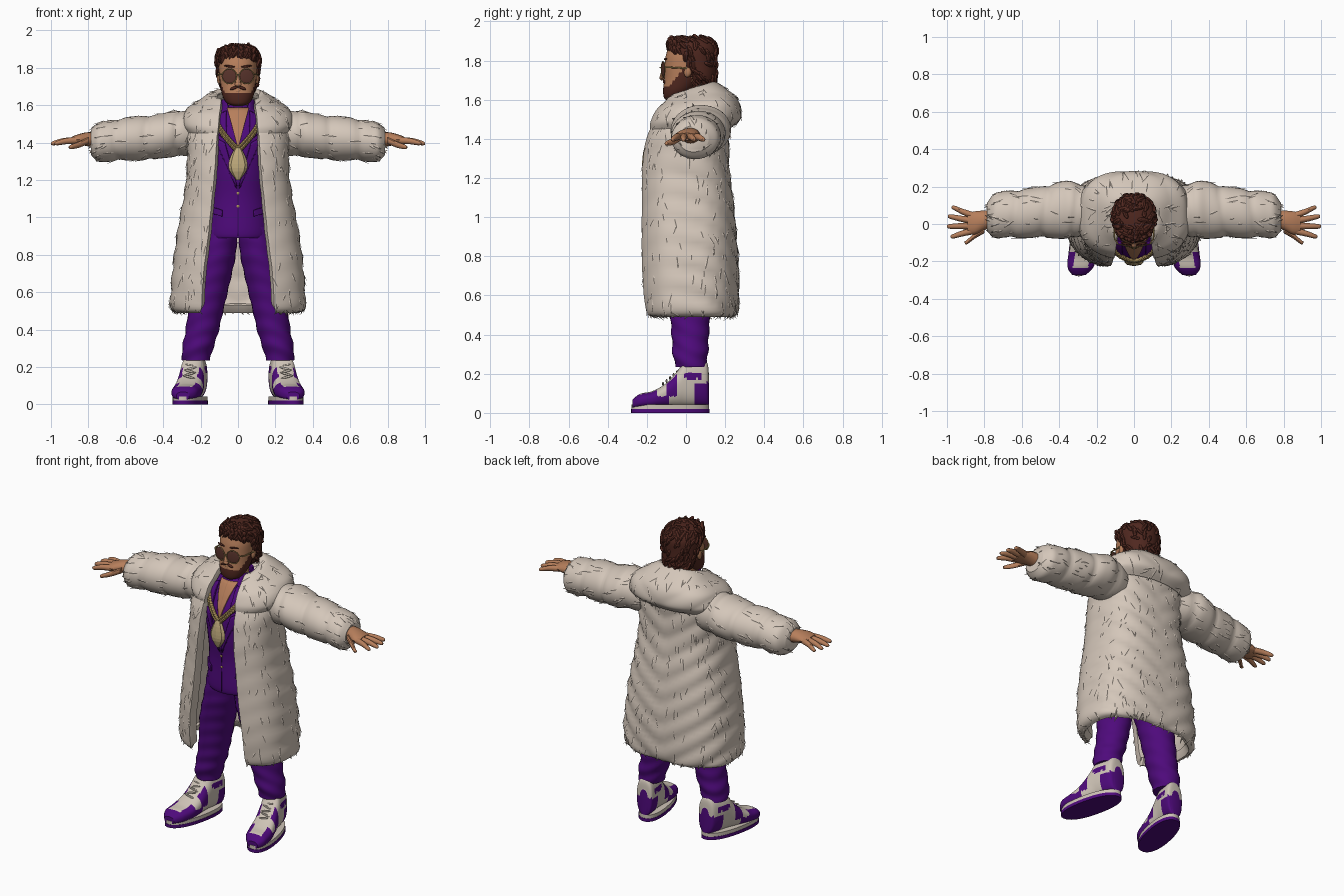
import bpy, bmesh, math, random
from math import sin, cos, pi
from mathutils import Vector, Matrix

random.seed(4)
if "Cube" in bpy.data.objects:
    bpy.data.objects.remove(bpy.data.objects["Cube"])


def material(name, r, g, b):
    m = bpy.data.materials.new(name)
    m.use_nodes = True
    m.diffuse_color = (r, g, b, 1)
    node = m.node_tree.nodes["Principled BSDF"]
    node.inputs["Base Color"].default_value = (r, g, b, 1)
    node.inputs["Roughness"].default_value = 0.8
    return m


FUR = material("cream fur", .66, .57, .49)
PURPLE = material("suit purple", .077, .003, .2)
SEAM = material("dark purple", .04, .002, .1)
SKIN = material("skin", .47, .21, .105)
HAIR = material("brown hair", .08, .021, .014)
GOLD = material("gold", .4, .28, .1)
PALE = material("pale gold", .52, .4, .2)
LENS = material("brown lens", .1, .034, .025)
WHITE = material("shoe white", .62, .55, .47)


def make(name, bm, mats, mirror=False, thick=0, rule=None, smooth=True, offset=-1):
    """Turn a bmesh into a finished object."""
    me = bpy.data.meshes.new(name)
    bm.to_mesh(me)
    bm.free()
    for m in mats:
        me.materials.append(m)
    if rule:
        for p in me.polygons:
            p.material_index = int(rule(p.center))
    if smooth:
        me.shade_smooth()
        me.set_sharp_from_angle(angle=0.7)
    ob = bpy.data.objects.new(name, me)
    bpy.context.collection.objects.link(ob)
    if thick:
        s = ob.modifiers.new("thickness", "SOLIDIFY")
        s.thickness, s.offset = thick, offset
        if thick > .02:
            b = ob.modifiers.new("soft rim", "BEVEL")
            b.width, b.segments, b.angle_limit = .018, 3, 1.1
    if mirror:
        ob.modifiers.new("mirror", "MIRROR")
    return ob


def dense(keys, k):
    """Smooth interpolation of key tuples."""
    out = []
    for i in range(len(keys) - 1):
        a, b, c, d = (keys[max(0, min(len(keys) - 1, i + j))] for j in (-1, 0, 1, 2))
        for s in range(k):
            t = s / k
            out.append(tuple(q + .5 * t * (r - p + t * (2*p - 5*q + 4*r - e + t * (3*(q - r) + e - p)))
                             for p, q, r, e in zip(a, b, c, d)))
    return out + [keys[-1]]


def power(v, p):
    return math.copysign(abs(v) ** p, v)


def grid(bm, rows, closed):
    rows = [[bm.verts.new(co) for co in row] for row in rows]
    n = len(rows[0])
    for lo, hi in zip(rows, rows[1:]):
        for j in range(n if closed else n - 1):
            bm.faces.new((lo[j], lo[(j + 1) % n], hi[(j + 1) % n], hi[j]))
    return rows


def loft(name, keys, mats, axis="z", n=24, k=4, p=1, warp=None, **kw):
    """Closed body through rings (x, y, z, half width, half depth)."""
    rows = []
    for x, y, z, a, b in dense(keys, k):
        row = []
        for j in range(n):
            u, v = a * power(cos(2*pi*j/n), p), b * power(sin(2*pi*j/n), p)
            co = {"z": (x + u, y + v, z), "x": (x, y + u, z + v), "y": (x + u, y, z + v)}[axis]
            row.append(warp(Vector(co), Vector((x, y, z))) if warp else co)
        rows.append(row)
    bm = bmesh.new()
    rows = grid(bm, rows, True)
    bm.faces.new(rows[0])
    bm.faces.new(rows[-1])
    bmesh.ops.recalc_face_normals(bm, faces=bm.faces)
    return make(name, bm, mats, **kw)


def wrap(name, keys, mats, thick, n=90, k=7, puff=0, p=.78):
    """Sheet wrapped round the body, open at the front: (z, half width, front, back, opening, forward drop)."""
    rows = []
    for z, hx, yf, yb, gap, tilt in dense(keys, k):
        start = math.asin(min(1, (gap / hx) ** (1 / p)))
        row = []
        for j in range(n + 1):
            t = start + (2*pi - 2*start) * j / n
            x = hx * power(sin(t), p)
            y = (yf + yb) / 2 - (yb - yf) / 2 * power(cos(t), p)
            # herringbone quilting, fading towards the front opening
            fade = min(1, max(.25, (y + .2) / .25))
            f = 1 - puff * fade * (1 - abs(sin(pi * (z - .6 * abs(x) + .2 * y) / .13)))
            row.append((x * f, y * f, z + tilt * (y - yb)))
        rows.append(row)
    bm = bmesh.new()
    grid(bm, rows, False)
    return make(name, bm, mats, thick=thick)


def tufts(name, source, count, fall, mirror=False):
    """Flat little fur shards lying on a surface."""
    bm = bmesh.new()
    for p in random.choices(source.data.polygons, k=count):
        nrm = p.normal
        d = Vector(fall) + Vector([random.uniform(-.45, .45) for _ in range(3)])
        d = (d - nrm * d.dot(nrm)).normalized()
        side, ln = nrm.cross(d), random.uniform(.018, .04)
        c = p.center
        v = [bm.verts.new(q) for q in (c - d*ln - nrm*.002, c + side*.007, c - side*.007, c + d*ln + nrm*.008)]
        for f in ((0, 1, 3), (0, 3, 2), (1, 2, 3)):
            bm.faces.new([v[i] for i in f])
    bmesh.ops.recalc_face_normals(bm, faces=bm.faces)
    make(name, bm, [FUR], mirror, smooth=False)


def balls(name, items, mat, mirror=False, seg=10):
    """Stretched spheres: (centre, radii, direction of the long axis)."""
    bm = bmesh.new()
    for c, r, d in items:
        m = Matrix.Translation(c) @ Vector(d).to_track_quat("Z", "Y").to_matrix().to_4x4() @ Matrix.Diagonal((*r, 1))
        bmesh.ops.create_uvsphere(bm, u_segments=seg, v_segments=max(5, seg // 2), radius=1, matrix=m)
    make(name, bm, [mat], mirror)


# Fur coat, collar and sleeves
coat = wrap("fur_coat", [
    (.49, .325, -.195, .24, .205, 0), (.525, .364, -.226, .27, .195, 0), (.7, .356, -.243, .274, .185, 0),
    (.9, .332, -.243, .262, .16, 0), (1.1, .296, -.24, .242, .14, 0), (1.25, .276, -.237, .224, .125, 0),
    (1.4, .276, -.213, .222, .115, 0), (1.5, .27, -.172, .222, .11, .05), (1.58, .24, -.13, .2, .1, .15)],
    [FUR], .05, puff=.04)
collar = wrap("fur_collar", [
    (1.46, .27, -.19, .235, .11, .05), (1.51, .303, -.188, .284, .105, .05), (1.59, .285, -.158, .271, .1, .1),
    (1.65, .218, -.125, .217, .095, .2), (1.692, .145, -.085, .15, .09, .3), (1.675, .11, -.06, .11, .085, .3)],
    [FUR], .035, puff=.02)


def puffy(co, c):
    return c + (co - c) * (1 - .09 * (1 - abs(sin(pi * (co.x * 6.2 + co.y * .9)))) ** 2)


sleeve = loft("fur_sleeve", [
    (.2, .075, 1.44, .11, .11), (.32, .075, 1.45, .152, .127), (.4, .073, 1.437, .152, .12),
    (.5, .064, 1.425, .137, .121), (.6, .055, 1.42, .132, .116), (.7, .05, 1.407, .124, .11),
    (.75, .045, 1.402, .117, .102), (.785, .04, 1.4, .08, .07)],
    [FUR], "x", n=36, k=7, warp=puffy, mirror=True)
tufts("coat_fur_tufts", coat, 480, (0, 0, -1))
tufts("collar_fur_tufts", collar, 100, (0, .2, -1))
tufts("sleeve_fur_tufts", sleeve, 120, (1, 0, -.3), True)

# Hands
loft("palm", [(.74, .03, 1.41, .045, .042), (.8, .02, 1.418, .052, .038), (.85, .006, 1.417, .062, .029),
              (.89, .002, 1.411, .056, .02)], [SKIN], "x", n=16, mirror=True)
for label, x0, y0, x1, y1 in (("little", .86, .045, .975, .087), ("ring", .87, .019, .995, .04),
                              ("middle", .87, -.01, 1.0, -.013), ("index", .86, -.036, .98, -.066),
                              ("thumb", .8, -.03, .905, -.097)):
    mx, my = (x0 + x1) / 2, (y0 + y1) / 2
    drop = .02 if label == "thumb" else 0
    loft(label + "_finger", [(x0, y0, 1.412, .019, .019), (mx, my, 1.408 - drop, .016, .017),
                             (x1 - .012, y1, 1.397 - drop, .012, .012), (x1, y1, 1.395 - drop, .005, .005)],
         [SKIN], "x", n=10, k=3, mirror=True)


# Trousers
def folds(co, c):
    w = .02 + .09 * max(0, .5 - co.z)
    return c + (co - c) * (1 + w * sin(co.z * 75 + co.x * 25 + co.y * 30))


loft("trouser_leg", [
    (.09, 0, .95, .09, .13), (.112, 0, .8, .1, .122), (.148, .01, .65, .104, .11),
    (.173, .02, .5, .094, .102), (.195, .022, .38, .088, .094), (.216, .022, .3, .083, .09),
    (.224, .025, .235, .074, .078)], [PURPLE], k=8, warp=folds, mirror=True)

# Suit jacket
torso = [(0, -.01, .89, .172, .148), (0, -.01, .93, .18, .155), (0, -.015, 1.1, .163, .148), (0, -.02, 1.25, .17, .16),
         (0, -.02, 1.4, .19, .16), (0, -.01, 1.52, .165, .125), (0, 0, 1.6, .08, .08)]
loft("suit_jacket", torso, [PURPLE], n=40, k=6)
rings = dense(torso, 20)


def front(x, z, lift):
    _, y, _, a, b = min(rings, key=lambda r: abs(r[2] - z))
    return Vector((x, y - b * math.sqrt(max(0, 1 - (x / a) ** 2)) - lift, z))


def plate(name, corners, mat, lift=.004, thick=.008, mirror=True, n=12):
    """Thin panel following the chest, given four (x, z) corners."""
    a, b, c, d = (Vector(q) for q in corners)
    rows = []
    for i in range(n + 1):
        lo, hi = a.lerp(d, i / n), b.lerp(c, i / n)
        rows.append([front(*lo.lerp(hi, j / n), lift) for j in range(n + 1)])
    bm = bmesh.new()
    grid(bm, rows, False)
    bmesh.ops.remove_doubles(bm, verts=bm.verts, dist=.0003)
    make(name, bm, [mat], mirror, thick, offset=0)


plate("open_chest", [(0, 1.38), (.004, 1.38), (.058, 1.585), (0, 1.585)], SKIN)
plate("lapel", [(.004, 1.17), (.012, 1.17), (.125, 1.43), (.07, 1.4)], PURPLE, .006, .009)
plate("lapel_top", [(.062, 1.41), (.115, 1.45), (.1, 1.55), (.062, 1.57)], PURPLE, .007, .009)
plate("lapel_seam", [(.006, 1.155), (.014, 1.165), (.13, 1.425), (.12, 1.425)], SEAM, .002, .005)
plate("pocket_flap", [(.085, 1.005), (.15, 1.025), (.15, 1.06), (.085, 1.04)], PURPLE, .005)
plate("front_seam", [(-.002, .9), (.002, .9), (.002, 1.17), (-.002, 1.17)], SEAM, .002, .004, False)
wrap("shirt_collar", [(1.52, .115, -.135, .1, .055, 0), (1.58, .1, -.105, .1, .055, 0), (1.63, .088, -.075, .095, .06, 0)],
     [PURPLE], .008, n=30, k=3, p=1)
balls("jacket_buttons", [(front(0, z, .003), (.008, .008, .004), (0, 1, 0)) for z in (1.06, 1.13)], GOLD)

# Necklace of two chunky strands, and pendant
links = []
for i in range(13):
    s = i / 12
    for strand in (0, .022):
        links.append((front(.1 * (1 - s) + .006, 1.505 - .13 * s ** .8 - strand, .013), (.012, .01, .014), (-.1, 0, -.14)))
balls("chain_links", links, GOLD, True, 8)
loft("pendant", [(0, -.195, 1.375, .014, .012), (0, -.2, 1.335, .036, .018), (0, -.203, 1.285, .052, .021),
                 (0, -.203, 1.245, .043, .02), (0, -.2, 1.2, .01, .007)], [PALE], n=8, k=2, smooth=False)

# Head with beard
loft("neck", [(0, .0, 1.48, .075, .085), (0, .0, 1.58, .062, .07), (0, .01, 1.7, .06, .065)], [SKIN])
loft("head", [(0, -.07, 1.597, .028, .03), (0, -.063, 1.612, .06, .05), (0, -.04, 1.65, .083, .077),
              (0, -.015, 1.71, .095, .095), (0, 0, 1.77, .1, .11), (0, .008, 1.83, .1, .11),
              (0, .015, 1.88, .085, .095), (0, .02, 1.905, .04, .05)],
     [SKIN, HAIR], n=48, k=10, p=.93,
     rule=lambda c: c.z < 1.664 + max(0, c.y + .088) * 1.3 and c.y < .03)
balls("moustache", [((.022, -.112, 1.692), (.007, .008, .024), (1, 0, -.35))], HAIR, True)
balls("lips", [((0, -.11, 1.674), (.006, .006, .022), (1, 0, 0))], SKIN)
balls("nose", [((0, -.116, 1.728), (.016, .016, .032), (0, -.35, -1)), ((0, -.124, 1.712), (.02, .012, .012), (0, 0, 1))], SKIN)
balls("ear", [((.102, .01, 1.745), (.012, .02, .032), (0, .2, 1))], SKIN, True)
balls("eyebrow", [((.045, -.105, 1.808), (.006, .006, .03), (1, .2, .1))], HAIR, True)

# Hair: cap plus swept locks
hair = loft("hair_cap", [(0, .085, 1.65, .06, .05), (0, .075, 1.71, .1, .078), (0, .05, 1.79, .112, .107),
                         (0, .035, 1.86, .114, .125), (0, .028, 1.9, .09, .108), (0, .03, 1.918, .045, .055)], [HAIR])
locks = []
for p in random.choices(hair.data.polygons[:-2], k=170):
    d = Vector((random.uniform(-.6, .6), random.uniform(-.2, .7), random.uniform(-1, -.2)))
    d = d - p.normal * d.dot(p.normal) * .85
    size = random.uniform(.8, 1.2)
    locks.append((p.center, (.013 * size, .012, .03 * size), d))
for i in range(9):
    x = -.08 + .02 * i
    for z in (1.848, 1.88):
        locks.append(((x, -.08 + x * x * 4, z + .012 * (i % 2)), (.016, .014, .032), (.35 * (-1) ** i, -.3, 1)))
balls("hair_locks", locks, HAIR, seg=7)

# Sunglasses
balls("lenses", [((.046, -.116, 1.755), (.039, .04, .004), (.25, -1, 0))], LENS, True, 20)


def rod(name, pts, r, mat, cyclic=False):
    cu = bpy.data.curves.new(name, "CURVE")
    cu.dimensions, cu.bevel_depth, cu.bevel_resolution = "3D", r, 2
    s = cu.splines.new("POLY")
    s.points.add(len(pts) - 1)
    for q, co in zip(s.points, pts):
        q.co = (*co, 1)
    s.use_cyclic_u = cyclic
    cu.materials.append(mat)
    bpy.context.collection.objects.link(bpy.data.objects.new(name, cu))


for side, label in ((1, "left"), (-1, "right")):
    circle = [2 * pi * i / 24 for i in range(24)]
    rod(label + "_lens_rim", [(side * (.046 + .039 * cos(t)), -.117 + .0095 * cos(t), 1.755 + .04 * sin(t))
                              for t in circle], .0025, GOLD, True)
    rod(label + "_temple", [(side * .085, -.107, 1.765), (side * .104, -.08, 1.765), (side * .108, .01, 1.76)], .004, GOLD)
rod("bridge", [(-.01, -.125, 1.76), (0, -.132, 1.765), (.01, -.125, 1.76)], .003, GOLD)


# High-top shoes, toes turned outward
def splay(co, c=None):
    return Vector((co.x + .23 - .2 * (co.y - .05), co.y, co.z))


def shoe_panel(c):
    across = abs(c.x - .23 + .2 * (c.y - .05))
    toe_box = -.235 < c.y < -.1 and across < .042 and c.z > .07
    toe = c.y < -.15 or (c.y < -.09 and c.z < .085)
    eyestay = -.1 < c.y < -.045 and across > .042 and c.z > .085
    heel = c.y > .045 and c.z < .155
    cuff = .175 < c.z < .205 and -.01 < c.y < .08
    return (toe and not toe_box) or eyestay or heel or cuff


for label, z0, z1, grow, mat in (("outsole", 0, .02, 0, PURPLE), ("midsole", .02, .042, -.002, WHITE)):
    loft(label, [(0, -.08, z0, .083 + grow, .2 + grow), (0, -.08, z1, .083 + grow, .2 + grow)],
         [mat], n=40, k=2, p=.88, warp=splay, mirror=True)
loft("shoe_upper", [(0, .117, .12, .03, .08), (0, .105, .147, .054, .113), (0, .05, .15, .064, .117),
                    (0, -.005, .148, .066, .116), (0, -.04, .125, .068, .095), (0, -.1, .09, .073, .063),
                    (0, -.17, .068, .078, .044), (0, -.235, .06, .067, .037), (0, -.274, .045, .034, .022)],
     [WHITE, PURPLE], "y", n=64, k=10, p=.8, warp=splay, mirror=True, rule=shoe_panel)
balls("shoe_laces", [(splay(Vector((0, -.045 - .018 * i, .208 - .015 * i))), (.006, .007, .034), (1, 0, .25 * (-1) ** i))
                     for i in range(5)], WHITE, True, 8)
